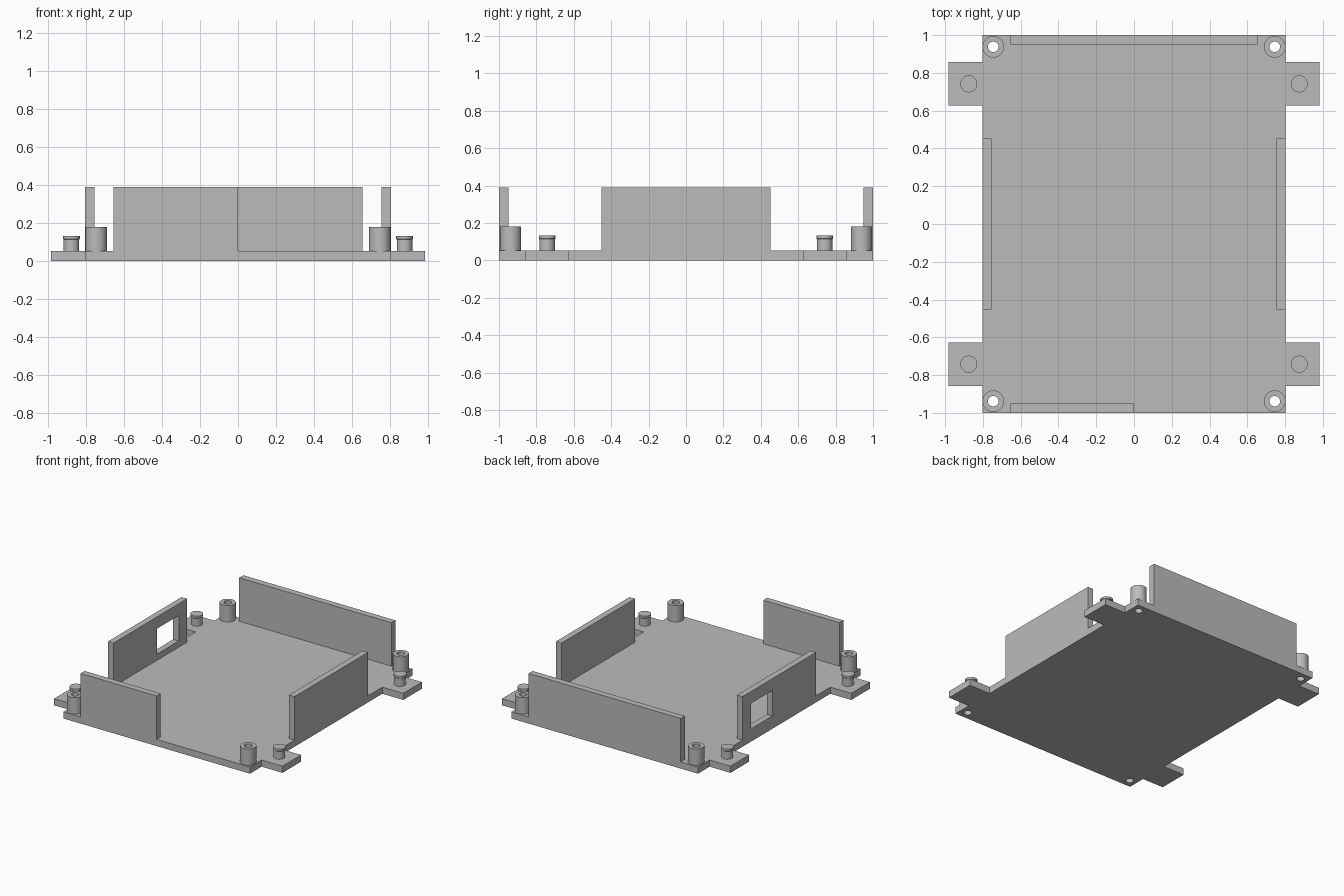
import bpy, bmesh, math

if "Cube" in bpy.data.objects:
    bpy.data.objects.remove(bpy.data.objects["Cube"])

grey = bpy.data.materials.new("light grey plastic")
grey.diffuse_color = (0.5, 0.5, 0.5, 1)
grey.use_nodes = True
grey.node_tree.nodes["Principled BSDF"].inputs["Base Color"].default_value = grey.diffuse_color

T = 0.052      # plate thickness
TOP = 0.39     # wall top
SEG = 40


def finish(name, bm, smooth=False):
    bmesh.ops.recalc_face_normals(bm, faces=bm.faces[:])
    me = bpy.data.meshes.new(name)
    bm.to_mesh(me)
    bm.free()
    me.materials.append(grey)
    ob = bpy.data.objects.new(name, me)
    bpy.context.collection.objects.link(ob)
    if smooth:
        bpy.ops.object.select_all(action='DESELECT')
        ob.select_set(True)
        bpy.context.view_layer.objects.active = ob
        bpy.ops.object.shade_smooth_by_angle(angle=math.radians(30))
    return ob


def box(name, x0, x1, y0, y1, z0, z1):
    bm = bmesh.new()
    bmesh.ops.create_cube(bm, size=1)
    for v in bm.verts:
        v.co.x = x1 if v.co.x > 0 else x0
        v.co.y = y1 if v.co.y > 0 else y0
        v.co.z = z1 if v.co.z > 0 else z0
    return finish(name, bm)


def lathe(name, profile, x, y, closed=False):
    """Revolve an (r, z) profile about a vertical axis at x, y."""
    bm = bmesh.new()
    rings = []
    for r, z in profile:
        rings.append([bm.verts.new((x + r * math.cos(math.tau * i / SEG),
                                    y + r * math.sin(math.tau * i / SEG), z))
                      for i in range(SEG)])
    pairs = list(zip(rings, rings[1:]))
    if closed:
        pairs.append((rings[-1], rings[0]))
    else:
        bm.faces.new(rings[0])
        bm.faces.new(rings[-1])
    for a, b in pairs:
        for i in range(SEG):
            j = (i + 1) % SEG
            bm.faces.new((a[i], a[j], b[j], b[i]))
    return finish(name, bm, True)


def cut(target, cutter):
    cutter.hide_render = True
    cutter.hide_viewport = True
    m = target.modifiers.new("cut", 'BOOLEAN')
    m.operation = 'DIFFERENCE'
    m.solver = 'EXACT'
    m.object = cutter


# Base plate with four side tabs, outlined from one mirrored quarter
quarter = [(0.803, 0.628), (0.983, 0.628), (0.983, 0.857), (0.803, 0.857), (0.803, 1.0)]
half = [(x, -y) for x, y in reversed(quarter)] + quarter
outline = half + [(-x, y) for x, y in reversed(half)]
bm = bmesh.new()
face = bm.faces.new([bm.verts.new((x, y, 0)) for x, y in outline])
ext = bmesh.ops.extrude_face_region(bm, geom=[face])
for v in ext["geom"]:
    if isinstance(v, bmesh.types.BMVert):
        v.co.z = T
plate = finish("base_plate", bm)

# Hollow corner standoffs and capped tab pegs
for sx in (-1, 1):
    for sy in (-1, 1):
        x, y = sx * 0.745, sy * 0.938
        lathe("standoff", [(0.057, T), (0.057, 0.18), (0.028, 0.18), (0.028, T)], x, y, True)
        cut(plate, lathe("screw_hole_cutter", [(0.028, -0.1), (0.028, 0.15)], x, y))
        lathe("tab_peg", [(0.041, T - 0.01), (0.041, 0.113), (0.045, 0.117), (0.045, 0.132)],
              sx * 0.875, sy * 0.742)

# Upright walls
box("back_wall", -0.655, 0.655, 0.95, 1.0, T, TOP)
box("front_half_wall", -0.655, 0.0, -1.0, -0.95, T, TOP)
box("right_wall", 0.755, 0.803, -0.452, 0.452, T, TOP)
left = box("left_wall", -0.803, -0.755, -0.452, 0.452, T, TOP)
cut(left, box("window_cutter", -0.9, -0.7, 0.085, 0.35, 0.10, 0.298))
